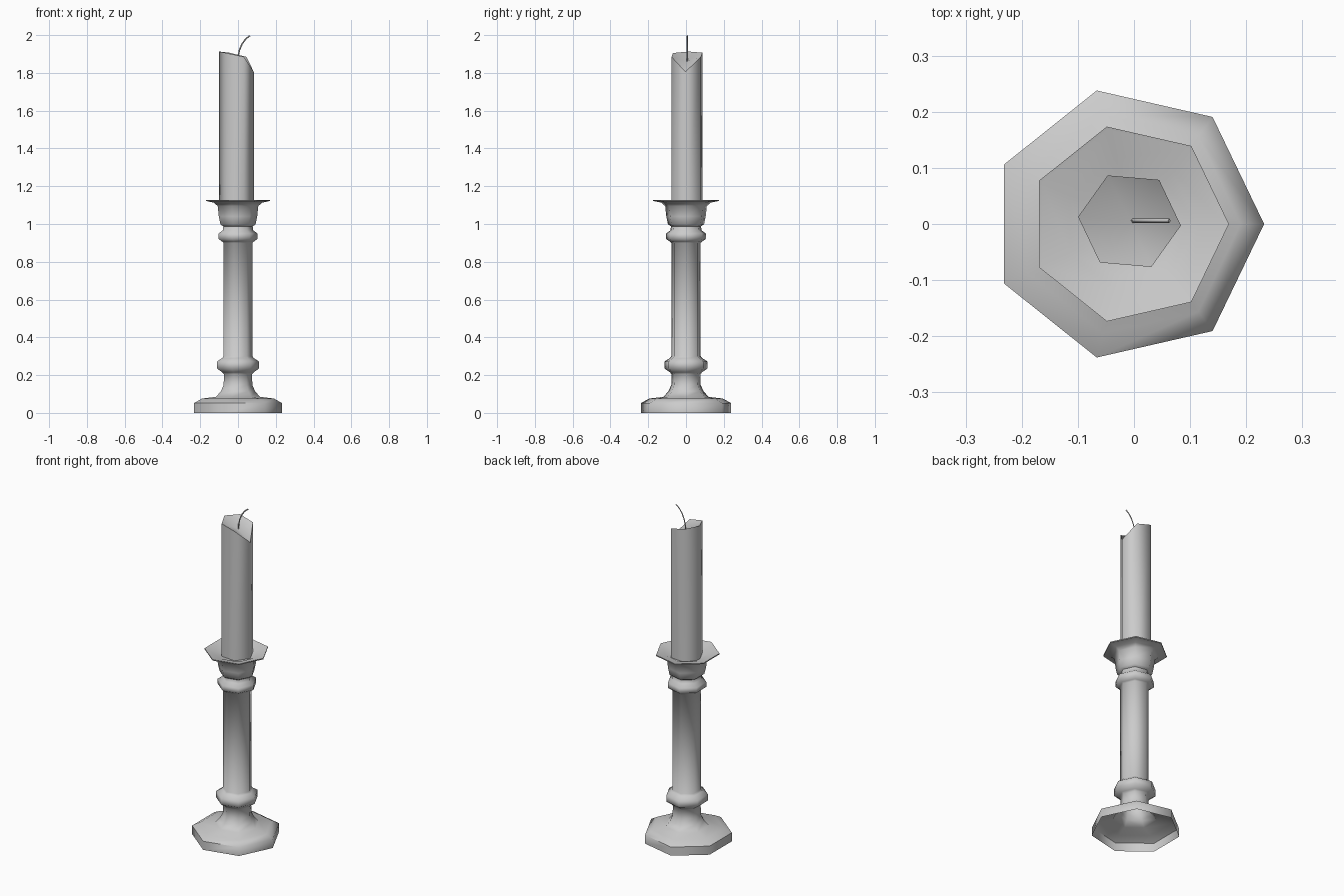
import bpy, bmesh, math

if "Cube" in bpy.data.objects:
    bpy.data.objects.remove(bpy.data.objects["Cube"])


def finish(name, bm, angle):
    """Turn a bmesh into a smooth-shaded object with sharp creases kept."""
    bmesh.ops.recalc_face_normals(bm, faces=bm.faces)
    me = bpy.data.meshes.new(name)
    bm.to_mesh(me)
    bm.free()
    me.shade_smooth()
    me.set_sharp_from_angle(angle=math.radians(angle))
    ob = bpy.data.objects.new(name, me)
    bpy.context.collection.objects.link(ob)
    return ob


def bridge(bm, a, b):
    n = len(a)
    for i in range(n):
        j = (i + 1) % n
        bm.faces.new((a[i], a[j], b[j], b[i]))


def lathe(name, profile, sides, angle):
    """Low-poly turning; each ring is centred by its own bounds. Last ring is capped."""
    bm = bmesh.new()
    shift = (1 - math.cos(math.pi / sides)) / 2
    rings = []
    for r, z in profile:
        turn = [2 * math.pi * i / sides for i in range(sides)]
        rings.append([bm.verts.new((r * (math.cos(t) - shift), r * math.sin(t), z))
                      for t in turn])
    for a, b in zip(rings, rings[1:]):
        bridge(bm, a, b)
    bm.faces.new(rings[-1])
    return finish(name, bm, angle)


# Seven-sided holder: hollow foot, lower collar, shaft, upper collar, cup, drip pan
holder_profile = [
    (0.244, 0.0), (0.244, 0.052), (0.20, 0.076), (0.122, 0.085),
    (0.095, 0.115), (0.08, 0.148), (0.078, 0.205), (0.088, 0.215),
    (0.117, 0.235), (0.117, 0.272), (0.088, 0.29), (0.080, 0.30),
    (0.080, 0.90), (0.088, 0.907), (0.108, 0.92), (0.108, 0.95),
    (0.084, 0.967), (0.082, 0.988), (0.098, 0.998), (0.107, 1.04),
    (0.113, 1.095), (0.135, 1.113), (0.178, 1.122), (0.178, 1.128),
    (0.172, 1.126), (0.12, 1.116), (0.095, 1.105),
]
lathe("candlestick", holder_profile, 7, 58)

# Six-sided candle with a slanted, melted top
bm = bmesh.new()
heights = [1.805, 1.885, 1.907, 1.913, 1.905, 1.885]
low, top = [], []
for i, h in enumerate(heights):
    t = math.radians(60 * i - 5)
    x, y = -0.008 + 0.092 * math.cos(t), 0.005 + 0.09 * math.sin(t)
    low.append(bm.verts.new((x, y, 1.09)))
    top.append(bm.verts.new((x, y, h)))
bridge(bm, low, top)
bm.faces.new(low)
centre = bm.verts.new((-0.005, 0.003, 1.862))
for i in range(6):
    bm.faces.new((top[i], top[(i + 1) % 6], centre))
finish("candle", bm, 65)

# Bent wick
cu = bpy.data.curves.new("wick", "CURVE")
cu.dimensions = "3D"
cu.bevel_depth = 0.0038
cu.bevel_resolution = 0
cu.use_fill_caps = True
path = [(-0.003, 1.855), (0.001, 1.89), (0.008, 1.922), (0.022, 1.954),
        (0.041, 1.98), (0.063, 1.997)]
sp = cu.splines.new("POLY")
sp.points.add(len(path) - 1)
for p, (x, z) in zip(sp.points, path):
    p.co = (x, 0.006, z, 1)
wick = bpy.data.objects.new("wick", cu)
bpy.context.collection.objects.link(wick)
